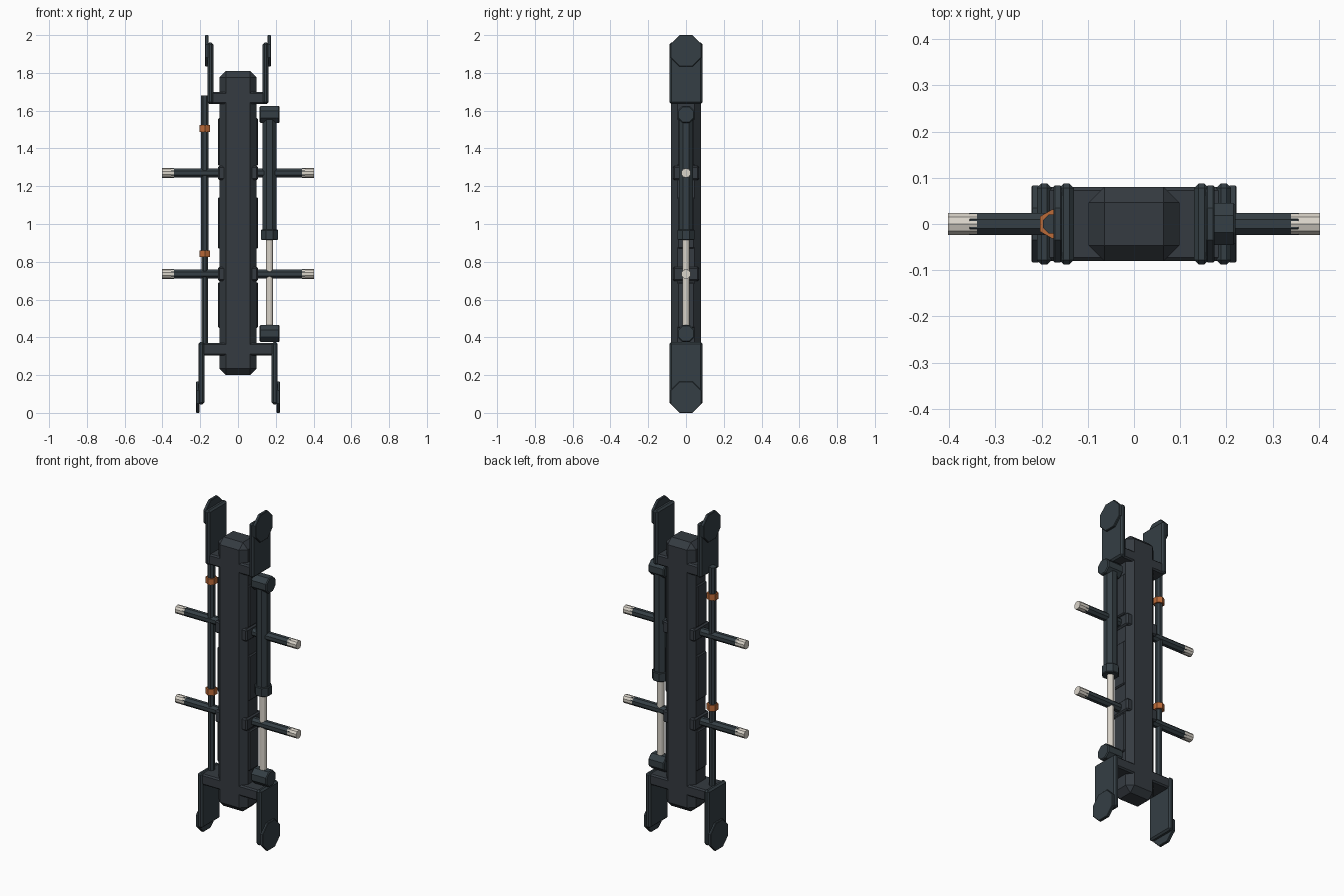
import bpy, bmesh, math
from mathutils import Matrix, Vector

cube = bpy.data.objects.get("Cube")
if cube:
    bpy.data.objects.remove(cube, do_unlink=True)


def material(name, rgb):
    m = bpy.data.materials.new(name)
    m.use_nodes = True
    color = (*rgb, 1)
    m.diffuse_color = color
    m.node_tree.nodes["Principled BSDF"].inputs["Base Color"].default_value = color
    return m


FRAME = material("charcoal", (0.035, 0.043, 0.052))
ARM = material("slate", (0.035, 0.049, 0.058))
PALE = material("pale metal", (0.70, 0.66, 0.59))
ORANGE = material("orange", (0.50, 0.145, 0.04))


def finish(name, bm, mat, bevel):
    mesh = bpy.data.meshes.new(name)
    bm.to_mesh(mesh)
    bm.free()
    mesh.materials.append(mat)
    obj = bpy.data.objects.new(name, mesh)
    bpy.context.collection.objects.link(obj)
    if bevel:
        mod = obj.modifiers.new("chamfer", "BEVEL")
        mod.width = bevel
        mod.segments = 1
        mod.limit_method = "ANGLE"
        mod.angle_limit = math.radians(50)
    return obj


def box(name, x, y, z, mat, bevel=0.0):
    """Box from (low, high) ranges."""
    bm = bmesh.new()
    size = [r[1] - r[0] for r in (x, y, z)]
    mid = Vector([(r[0] + r[1]) / 2 for r in (x, y, z)])
    bmesh.ops.create_cube(bm, size=1, matrix=Matrix.Translation(mid) @ Matrix.Diagonal((*size, 1)))
    return finish(name, bm, mat, bevel)


def rod(name, axis, start, end, center, radius, mat, sides=8, turn=None, bevel=0.0):
    """Prism along x or z; center gives (y, z) or (x, y)."""
    bm = bmesh.new()
    spin = Matrix.Rotation(math.pi / sides if turn is None else turn, 4, "Z")
    mid = (start + end) / 2
    if axis == "x":
        place = Matrix.Translation((mid, *center)) @ Matrix.Rotation(math.pi / 2, 4, "Y")
    else:
        place = Matrix.Translation((*center, mid))
    bmesh.ops.create_cone(bm, cap_ends=True, segments=sides, radius1=radius, radius2=radius,
                          depth=abs(end - start), matrix=place @ spin)
    return finish(name, bm, mat, bevel)


# Central spine with chamfered edges
box("spine", (-0.098, 0.098), (-0.08, 0.08), (0.2, 1.81), FRAME, 0.034)

# Cross bars and the fork plates with end discs
box("upper_crossbar", (-0.15, 0.15), (-0.08, 0.08), (1.635, 1.70), FRAME, 0.008)
box("lower_crossbar", (-0.20, 0.20), (-0.08, 0.08), (0.305, 0.37), FRAME, 0.008)

for side, s in (("left", 1), ("right", -1)):
    for level, inner, low, high, disc_z in (("upper", 0.13, 1.635, 1.96, 1.917),
                                            ("lower", 0.178, 0.045, 0.375, 0.083)):
        outer = inner + 0.032
        box(f"{level}_{side}_plate", sorted((s * inner, s * outer)), (-0.088, 0.088),
            (low, high), ARM, 0.01)
        rod(f"{level}_{side}_disc", "x", s * (outer - 0.006), s * (outer + 0.012),
            (0, disc_z), 0.09, ARM, bevel=0.003)

    # Side panels between the pegs
    for i, (low, high) in enumerate(((0.45, 0.69), (0.87, 1.14), (1.31, 1.56))):
        box(f"{side}_panel_{i}", sorted((s * 0.07, s * 0.107)), (-0.045, 0.045),
            (low, high), FRAME, 0.006)

    # Pegs with pale tips and mounting blocks
    for level, z in (("lower", 0.735), ("upper", 1.27)):
        box(f"{level}_{side}_peg_block", sorted((s * 0.06, s * 0.107)), (-0.07, 0.07),
            (z - 0.037, z + 0.037), FRAME, 0.008)
        rod(f"{level}_{side}_peg", "x", s * 0.09, s * 0.36, (0, z), 0.0255, ARM, bevel=0.005)
        rod(f"{level}_{side}_peg_tip", "x", s * 0.34, s * 0.402, (0, z), 0.0255, PALE,
            sides=10)

# Piston on the left
PISTON = (0.167, 0)
for level, z in (("lower", 0.42), ("upper", 1.58)):
    rod(f"{level}_piston_mount", "x", 0.115, 0.22, (0, z), 0.049, ARM, bevel=0.005)
rod("piston_sleeve", "z", 0.95, 1.56, PISTON, 0.040, ARM)
rod("piston_collar", "z", 0.915, 0.97, PISTON, 0.049, ARM, bevel=0.004)
rod("piston_rod", "z", 0.44, 0.93, PISTON, 0.020, PALE, sides=12)

# Slim rod with orange clamps on the right
LINE = (-0.176, 0)
rod("slim_rod_lower", "z", 0.35, 0.84, LINE, 0.019, ARM)
rod("slim_rod_upper", "z", 0.84, 1.68, LINE, 0.022, ARM)
for level, z in (("lower", 0.842), ("upper", 1.505)):
    rod(f"{level}_clamp", "z", z - 0.018, z + 0.018, LINE, 0.032, ORANGE, sides=6, turn=0)
